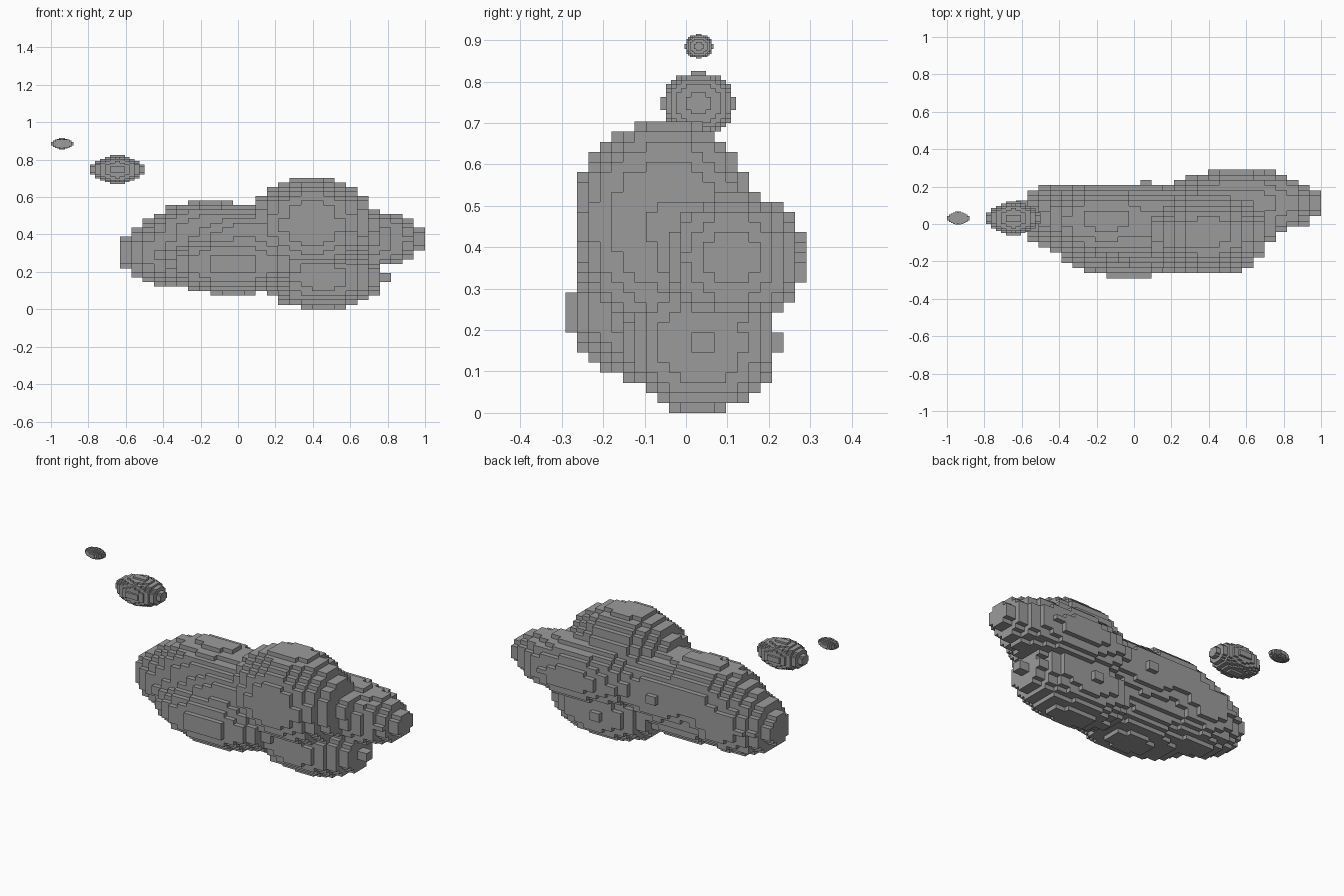
import bpy
import math
from itertools import product

if "Cube" in bpy.data.objects:
    bpy.data.objects.remove(bpy.data.objects["Cube"])

grey = bpy.data.materials.new("cloud_grey")
grey.diffuse_color = (0.33, 0.33, 0.33, 1)
grey.use_nodes = True
grey.node_tree.nodes["Principled BSDF"].inputs["Base Color"].default_value = grey.diffuse_color


def inside(p, blobs):
    """Union of ellipsoids with slightly softened creases."""
    return sum(math.exp(14 * (1 - sum(((p[i] - c[i]) / r[i]) ** 2 for i in range(3))))
               for c, r in blobs) >= 1


def block_puff(name, low, high, counts, blobs):
    """Fill a grid of stretched blocks wherever a block centre lies in a puff."""
    size = [(high[i] - low[i]) / counts[i] for i in range(3)]
    cells = {c for c in product(*(range(n) for n in counts))
             if inside([low[i] + (c[i] + 0.5) * size[i] for i in range(3)], blobs)}
    verts, faces = {}, []
    for c in cells:
        for axis, side in product(range(3), (0, 1)):
            near = list(c)
            near[axis] += 2 * side - 1
            if tuple(near) in cells:
                continue
            u, v = (axis + 1) % 3, (axis + 2) % 3
            face = []
            for a, b in ((0, 0), (1, 0), (1, 1), (0, 1)):
                k = list(c)
                k[axis] += side
                k[u] += a
                k[v] += b
                face.append(verts.setdefault(tuple(k), len(verts)))
            faces.append(face if side else face[::-1])
    mesh = bpy.data.meshes.new(name)
    mesh.from_pydata([[low[i] + k[i] * size[i] for i in range(3)] for k in verts], [], faces)
    mesh.materials.append(grey)
    mesh.update()
    obj = bpy.data.objects.new(name, mesh)
    bpy.context.collection.objects.link(obj)
    return obj


# Main cloud: overlapping puffs as (centre, radii)
puffs = [
    ((0.396, -0.05, 0.455), (0.34, 0.225, 0.255)),   # tall top
    ((-0.15, 0.02, 0.40), (0.36, 0.19, 0.18)),       # upper left
    ((-0.03, -0.07, 0.243), (0.40, 0.221, 0.17)),    # front
    ((0.45, 0.035, 0.17), (0.342, 0.188, 0.17)),     # bottom
    ((0.57, 0.11, 0.375), (0.43, 0.18, 0.165)),      # right end
    ((-0.35, 0.035, 0.305), (0.28, 0.18, 0.185)),    # left end
    ((0.064, 0.0, 0.36), (0.42, 0.224, 0.195)),      # middle
]
block_puff("cloud", (-0.63, -0.291, 0.0), (1.0, 0.291, 0.703), (27, 21, 29), puffs)

# Two small trailing bubbles, each on its own finer grid
for name, c, r in (("large_bubble", (-0.645, 0.03, 0.747), (0.145, 0.091, 0.078)),
                   ("small_bubble", (-0.94, 0.031, 0.885), (0.06, 0.035, 0.030))):
    low = [c[i] - r[i] for i in range(3)]
    high = [c[i] + r[i] for i in range(3)]
    block_puff(name, low, high, (11, 15, 15), [(c, [0.965 * s for s in r])])
